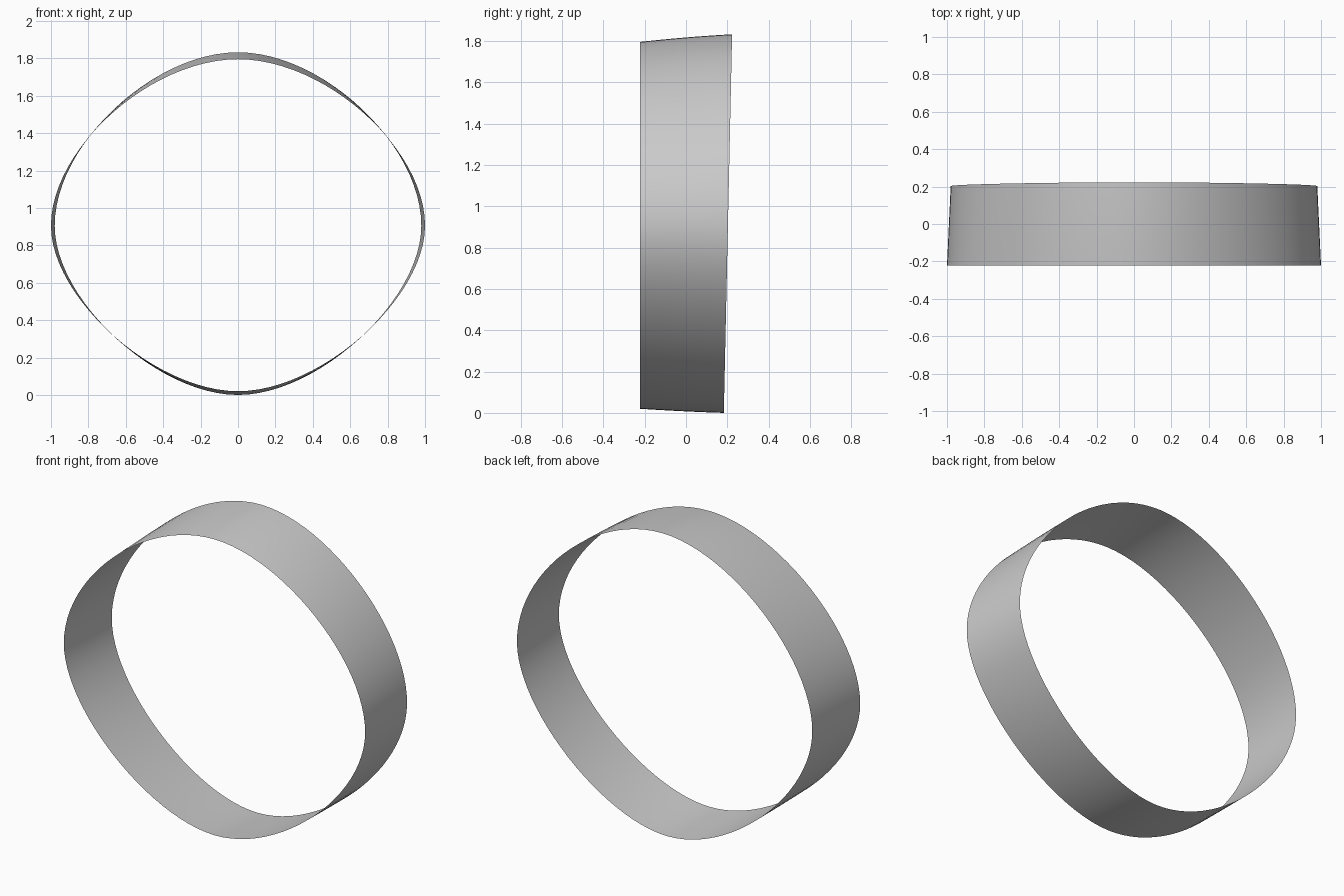
import bpy, bmesh
from mathutils import Vector
from mathutils.geometry import interpolate_bezier

if "Cube" in bpy.data.objects:
    bpy.data.objects.remove(bpy.data.objects["Cube"])

ROWS, SEG = 8, 24


# Closed rounded-diamond loop in (x, z), four Bezier quarters
def loop(a, top, bottom, mid=0.905, k_top=0.465, k_bot=0.44):
    pts = []
    up, down = top - mid, mid - bottom
    for sx, h, k in ((1, up, k_top), (-1, up, k_top), (-1, -down, k_bot), (1, -down, k_bot)):
        side, tip = Vector((sx * a, mid, 0)), Vector((0, mid + h, 0))
        side_h = side + Vector((0, k * h, 0))
        tip_h = tip + Vector((sx * a * k, 0, 0))
        quarter = interpolate_bezier(side, side_h, tip_h, tip, SEG + 1)
        if sx * h < 0:
            quarter.reverse()
        pts += quarter[:-1]
    return pts


# Band: loops lofted from the front rim to the slanted back rim
bm = bmesh.new()
rows = []
for i in range(ROWS + 1):
    t = i / ROWS
    e = 1.35 * t - 0.35 * t * t
    row = []
    for p in loop(1 - 0.02 * t, 1.795 + 0.037 * e, 0.02 * (1 - e)):
        back = 0.183 + 0.04 * p.y / 1.83
        row.append(bm.verts.new((p.x, -0.223 + t * (back + 0.223), p.y)))
    rows.append(row)
n = len(rows[0])
for a, b in zip(rows, rows[1:]):
    for j in range(n):
        k = (j + 1) % n
        bm.faces.new((a[j], a[k], b[k], b[j]))
bmesh.ops.recalc_face_normals(bm, faces=bm.faces)

mesh = bpy.data.meshes.new("band")
bm.to_mesh(mesh)
bm.free()
mesh.shade_smooth()
band = bpy.data.objects.new("band", mesh)
bpy.context.collection.objects.link(band)
